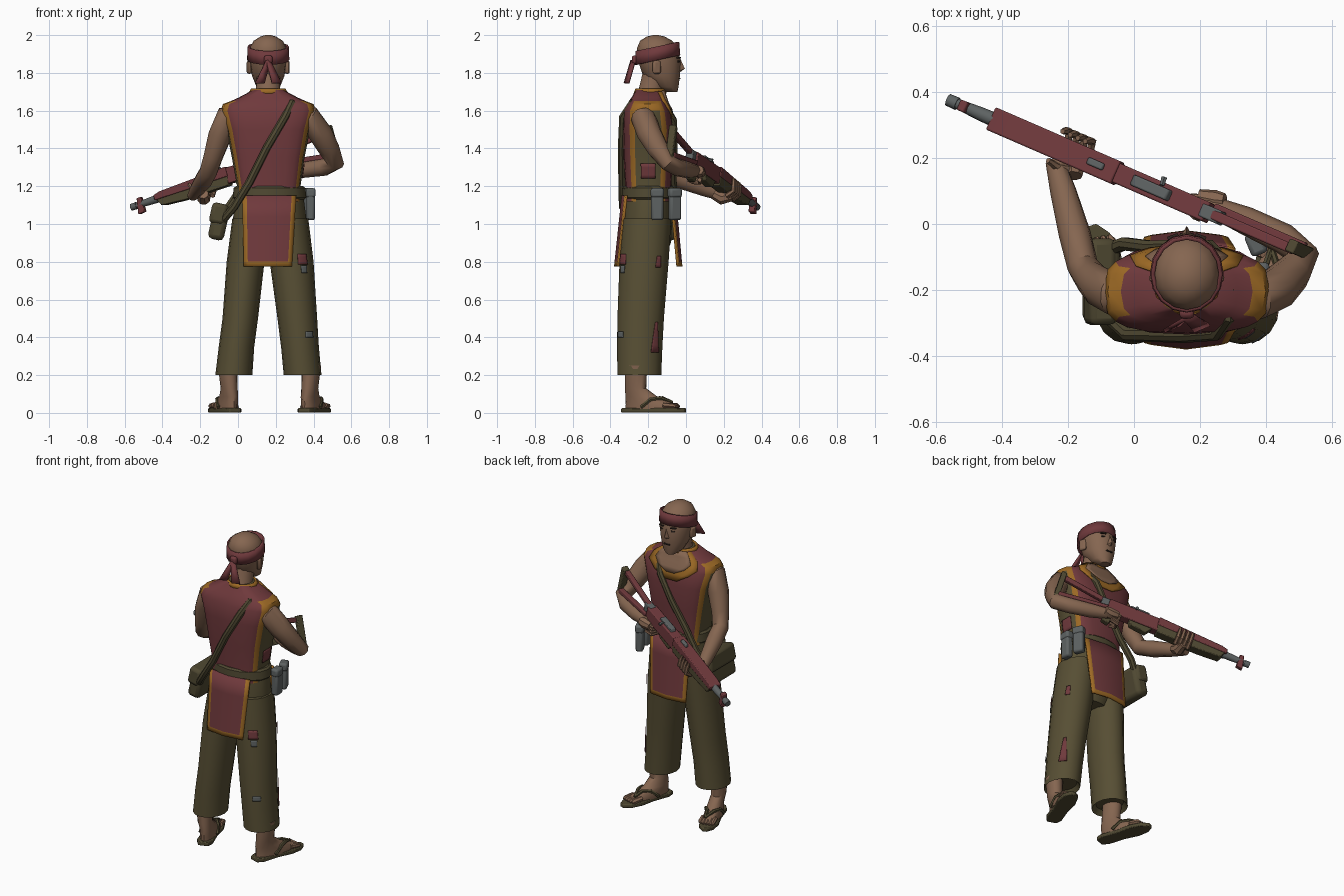
import bpy, bmesh, math
from mathutils import Vector, Matrix

if "Cube" in bpy.data.objects:
    bpy.data.objects.remove(bpy.data.objects["Cube"])

def mat(name, *rgb):
    m = bpy.data.materials.new(name)
    m.diffuse_color = (*rgb, 1)
    m.use_nodes = True
    m.node_tree.nodes["Principled BSDF"].inputs["Base Color"].default_value = m.diffuse_color
    return m

SKIN, RED = mat("brown skin", .235, .132, .081), mat("dull red", .16, .041, .045)
OLIVE, DARK = mat("olive cloth", .095, .077, .034), mat("dark olive", .078, .065, .031)
OCHRE, GREY, BLACK = mat("ochre trim", .33, .14, .018), mat("steel grey", .11, .122, .122), mat("dark brown", .03, .02, .015)
I = Matrix.Identity(4)

def mk(name, verts, faces, mats, idx=None, M=I, bevel=0, solid=0):
    me = bpy.data.meshes.new(name)
    me.from_pydata([M @ Vector(v) for v in verts], [], faces)
    for m in mats:
        me.materials.append(m)
    for p, i in zip(me.polygons, idx or []):
        p.material_index = i
    bm = bmesh.new()
    bm.from_mesh(me)
    bmesh.ops.recalc_face_normals(bm, faces=bm.faces)
    bm.to_mesh(me)
    bm.free()
    ob = bpy.data.objects.new(name, me)
    bpy.context.collection.objects.link(ob)
    if bevel:
        b = ob.modifiers.new("bevel", 'BEVEL')
        b.width, b.segments = bevel, 2
    if solid:
        s = ob.modifiers.new("thickness", 'SOLIDIFY')
        s.thickness, s.offset = solid, 0

def pt(r, a, p=1, off=0, tilt=0):
    """Point at angle a (degrees) on ring r = (x, y, z, rx, ry)."""
    c, s = math.cos(math.radians(a)), math.sin(math.radians(a))
    y = (r[4] + off) * math.copysign(abs(s) ** p, s)
    return (r[0] + (r[3] + off) * math.copysign(abs(c) ** p, c), r[1] + y, r[2] + tilt * y)

def skin_faces(rows, n):
    return [(k*n+i, k*n+(i+1) % n, k*n+n+(i+1) % n, k*n+n+i) for k in range(rows - 1) for i in range(n)]

def loft(name, rings, mats, angs=None, p=1, tilt=0, cap=True, rule=None, M=I, solid=0):
    angs = angs or [i * 22.5 for i in range(16)]
    n, ends = len(angs), angs[1:] + [angs[0] + 360]
    v = [pt(r, a, p, 0, tilt) for r in rings for a in angs]
    idx = [rule((a + b) / 2, r[2]) if rule else 0 for r in rings[:-1] for a, b in zip(angs, ends)]
    caps = [tuple(range(n)), tuple(range(len(v) - n, len(v)))] if cap else []
    mk(name, v, skin_faces(len(rings), n) + caps, mats, idx, M, solid=solid)

def tube(name, pts, m, n=10, M=I):
    """Swept round limb through (x, y, z, radius) points."""
    P, v = [Vector(q[:3]) for q in pts], []
    for i, q in enumerate(pts):
        d = (P[min(i + 1, len(P) - 1)] - P[max(i - 1, 0)]).normalized()
        a = (a - d * a.dot(d)).normalized() if i else d.orthogonal().normalized()
        b = d.cross(a)
        v += [P[i] + q[3] * (a * math.cos(t) + b * math.sin(t)) for t in (2*math.pi*k/n for k in range(n))]
    mk(name, v, skin_faces(len(P), n) + [tuple(range(n)), tuple(range(len(v) - n, len(v)))], [m], M=M)

def prism(name, prof, w, m, M=I, bevel=.005, shift=0):
    """Profile in local x-z, extruded along local y."""
    n = len(prof)
    v = [(x, shift + s * w / 2, z) for s in (-1, 1) for x, z in prof]
    mk(name, v, skin_faces(2, n) + [tuple(range(n)), tuple(range(n, 2*n))], [m], M=M, bevel=bevel)

def box(name, c, s, m, rot=0, bevel=.012, tip=0):
    M = Matrix.Translation(c) @ Matrix.Rotation(rot, 4, 'Z') @ Matrix.Rotation(tip, 4, 'Y')
    x, z = s[0] / 2, s[2] / 2
    prism(name, [(-x, -z), (x, -z), (x, z), (-x, z)], s[1], m, M, bevel)

def sheet(name, fn, us, vs, mats, rule=lambda i, j: 0, solid=.012):
    n, cells = len(us), [(i, j) for j in range(len(vs) - 1) for i in range(len(us) - 1)]
    mk(name, [fn(a, b) for b in vs for a in us], [(j*n+i, j*n+i+1, j*n+n+i+1, j*n+n+i) for i, j in cells],
       mats, [rule(i, j) for i, j in cells], solid=solid)

def patch(name, rings, z0, z1, a, w0, w1, m, p=1, off=.004, solid=.003):
    """Thin plate hugging a loft, around angle a, half widths w0 to w1 degrees."""
    def fn(u, t):
        z = z0 + (z1 - z0) * t
        r, s = next((r, s) for r, s in zip(rings, rings[1:]) if r[2] <= z <= s[2])
        k = (z - r[2]) / (s[2] - r[2])
        return pt([x + (y - x) * k for x, y in zip(r, s)], a + u * (w0 + (w1 - w0) * t), p, off)
    sheet(name, fn, [-1, -.6, -.2, .2, .6, 1], [.001, .25, .5, .75, .999], [m], solid=solid)

# Torso: vest panels front and back, trimmed open sides
torso = [(.163, -.2, 1.12, .172, .122), (.163, -.2, 1.2, .168, .122), (.16, -.2, 1.35, .192, .13),
         (.16, -.2, 1.5, .222, .135), (.16, -.205, 1.6, .252, .125), (.16, -.205, 1.635, .24, .105),
         (.16, -.205, 1.65, .2, .098), (.16, -.2, 1.67, .155, .088), (.16, -.195, 1.71, .08, .07)]
q = [0, 22, 38, 52, 70]
angs = q + [90] + [180 - a for a in q[::-1]] + [180 + a for a in q[1:]] + [270] + [360 - a for a in q[:0:-1]]
def vest_rule(a, z):
    side = min(a % 180, 180 - a % 180)
    return 1 if side > 38 or z > 1.645 else 2 if side > 22 or z > 1.59 else 0
loft("vest", torso, [OLIVE, RED, OCHRE], angs, .65, rule=vest_rule)
patch("neckline_trim", torso, 1.53, 1.70, 90, 5, 62, OCHRE, .65, .005, .006)
patch("open_neck", torso, 1.575, 1.705, 90, 2, 42, SKIN, .65, .009, .006)
loft("collar", [(.16, -.19, 1.69, .1, .082), (.16, -.19, 1.715, .085, .072)], [OCHRE], cap=False, solid=.012)
patch("side_patch", torso, 1.24, 1.32, 0, 9, 9, RED, .65)

# Trousers, belt and hanging flaps
loft("trouser_seat", [(.165, -.215, .79, .11, .09), (.165, -.21, .9, .185, .13),
     (.168, -.205, 1.02, .195, .133), (.166, -.2, 1.15, .18, .128)], [OLIVE])
legs = {"left": [(-.02, -.245, .23, .075, .09), (-.022, -.247, .2, .098, .116), (-.008, -.245, .35, .094, .12),
                 (.012, -.24, .5, .094, .123), (.04, -.222, .8, .1, .13), (.075, -.208, 1.03, .105, .13)],
        "right": [(.34, -.245, .23, .08, .09), (.342, -.247, .2, .1, .116), (.328, -.245, .35, .1, .12),
                  (.314, -.24, .5, .105, .123), (.284, -.222, .8, .116, .13), (.262, -.208, 1.03, .11, .13)]}
for side, rings in legs.items():
    loft(side + "_trouser_leg", rings, [OLIVE])
for z0, z1, a, w0, w1, m in [(.785, .84, -60, 14, 13, RED), (.74, .78, -58, 8, 9, GREY),
                             (.4, .43, -58, 13, 12, GREY), (.32, .48, 42, 13, 4, RED), (.77, .83, 35, 7, 5, RED)]:
    patch("trouser_patch", legs["right"][1:], z0, z1, a, w0, w1, m)
loft("belt", [(.167, -.2, z, rx, ry) for z, rx, ry in
     ((1.13, .185, .132), (1.14, .195, .141), (1.19, .19, .138), (1.2, .178, .128))], [DARK])
for name, y0, y1 in (("front_flap", -.06, -.025), ("back_flap", -.335, -.375)):
    s = 1 if y1 > y0 else -1
    sheet(name, lambda u, v: (.165 - .007 * v + u * (.142 - .016 * v), y0 + (y1 - y0) * v - s * .02 * u * u, 1.15 - .375 * v),
          [-1, -.83, 0, .83, 1], [0, .3, .6, .93, 1], [RED, OCHRE], lambda i, j: int(i in (0, 3) or j == 3))

# Head, face and headband
loft("head", [(.16, y, z, rx, ry) for y, z, rx, ry in ((-.075, 1.7, .03, .03), (-.1, 1.725, .062, .06),
     (-.13, 1.785, .086, .098), (-.14, 1.86, .1, .113), (-.152, 1.93, .1, .108), (-.158, 1.97, .077, .085),
     (-.16, 1.992, .042, .048), (-.16, 2, .015, .015))], [SKIN])
tube("neck", [(.16, -.2, 1.62, .085), (.16, -.19, 1.69, .066), (.16, -.165, 1.8, .065)], SKIN, 12)
mk("nose", [(.16, -.03, 1.875), (.14, -.04, 1.81), (.18, -.04, 1.81), (.16, -.006, 1.822), (.16, -.03, 1.805)],
   [(0, 1, 3), (0, 3, 2), (1, 4, 3), (4, 2, 3), (0, 2, 4, 1)], [SKIN])
box("mouth", (.16, -.034, 1.77), (.04, .012, .006), BLACK, bevel=0)
for s in (-1, 1):
    box("eye", (.16 + s*.04, -.041, 1.86), (.024, .012, .009), BLACK, -s*.35, 0)
    box("eyebrow", (.16 + s*.042, -.039, 1.88), (.034, .012, .006), BLACK, -s*.35, 0)
    box("ear", (.16 + s*.1, -.155, 1.83), (.022, .045, .07), SKIN, s*.3)
    sheet("headband_tail", lambda u, v: (.16 + s*.045*v + u*(.01 + .014*v), -.28 - .035*v + .01*u, 1.865 - .12*v),
          [-1, 1], [0, .5, 1], [RED])
loft("headband", [(.16, -.15, 1.868, .106, .114), (.16, -.152, 1.94, .103, .11)], [RED], tilt=.22, cap=False, solid=.012)
box("headband_knot", (.16, -.272, 1.87), (.045, .03, .045), RED)

# Arms
tube("left_arm", [(.02, -.21, 1.565, .055), (-.06, -.215, 1.565, .066), (-.095, -.195, 1.47, .063), (-.13, -.165, 1.36, .052),
     (-.155, -.13, 1.28, .048), (-.18, -.03, 1.235, .049), (-.215, .1, 1.185, .04), (-.24, .19, 1.15, .029)], SKIN)
tube("right_arm", [(.3, -.21, 1.565, .055), (.38, -.225, 1.56, .066), (.435, -.195, 1.48, .066), (.48, -.15, 1.4, .058),
     (.515, -.095, 1.325, .047), (.455, -.045, 1.3, .047), (.34, .01, 1.285, .043), (.22, .06, 1.28, .03)], SKIN)

# Rifle frame: local x runs butt to muzzle, y outward, z up
O = Vector((.5, -.085, 1.44))
d = (Vector((-.56, .375, 1.09)) - O).normalized()
sd = d.cross(Vector((0, 0, 1))).normalized()
G = Matrix.Translation(O) @ Matrix((d, sd, sd.cross(d))).transposed().to_4x4()
for name, prof, w, m, shift in [
    ("stock_top_rail", [(0, .075), (.3, .033), (.3, .005), (0, .045)], .03, RED, 0),
    ("stock_bottom_rail", [(.01, -.06), (.31, -.015), (.31, -.04), (.01, -.09)], .03, RED, .02),
    ("butt_plate", [(-.012, .085), (.02, .08), (.02, -.09), (-.012, -.1)], .04, DARK, .008),
    ("wrist", [(.265, .033), (.33, .036), (.33, -.03), (.265, -.03)], .042, GREY, 0),
    ("pistol_grip", [(.31, -.02), (.38, -.03), (.345, -.125), (.3, -.115)], .04, DARK, 0),
    ("receiver", [(.31, .033), (.64, .04), (.64, -.045), (.36, -.05), (.31, -.03)], .062, RED, 0),
    ("bolt_cover", [(.43, .03), (.57, .03), (.555, .056), (.44, .054)], .034, GREY, 0),
    ("magazine", [(.45, -.04), (.6, -.04), (.57, -.085), (.47, -.075)], .046, DARK, 0),
    ("handguard", [(.62, .045), (1.02, .03), (1.06, .02), (1.06, -.008), (.62, -.008)], .074, RED, 0),
    ("fore_stock", [(.62, -.005), (1.05, -.005), (1.03, -.045), (.9, -.055), (.63, -.055)], .066, DARK, 0),
    ("rear_sight", [(.66, .04), (.72, .04), (.71, .058), (.66, .056)], .022, GREY, 0),
    ("front_sight", [(1.14, .036), (1.165, .036), (1.18, -.05), (1.14, -.045)], .034, RED, 0)]:
    prism(name, prof, w, m, G, shift=shift)
tube("barrel", [(1, 0, 0, .024), (1.1, 0, 0, .021), (1.18, 0, 0, .016)], GREY, 10, G)
tube("muzzle", [(1.18, 0, 0, .02), (1.212, 0, 0, .019)], GREY, 10, G)
tube("bolt_handle", [(.47, .02, .04, .008), (.475, .045, .035, .01)], GREY, 6, G)

# Hands wrapped round the rifle
tube("left_palm", [(.77, -.06, -.06, .028), (.79, -.02, -.078, .036), (.8, .035, -.065, .026)], SKIN, 8, G)
tube("left_thumb", [(.78, -.045, -.06, .016), (.82, -.055, -.02, .013), (.84, -.048, .015, .009)], SKIN, 6, G)
tube("right_palm", [(.3, .05, -.07, .026), (.33, .04, -.07, .034), (.38, .03, -.06, .026)], SKIN, 8, G)
for i in range(4):
    s, z = .755 + i * .026, -.05 - i * .02
    tube("left_finger", [(s, .02, -.075, .013), (s, .058, -.05, .013), (s, .056, -.005, .012), (s, .05, .02, .008)], SKIN, 6, G)
    tube("right_finger", [(.35, .04, z, .012), (.395, .025, z, .012), (.395, -.015, z, .011), (.36, -.03, z, .008)], SKIN, 6, G)

# Shoulder bag, strap and belt pouches
box("shoulder_bag", (-.1, -.175, 1.01), (.085, .25, .19), DARK, bevel=.025, tip=.22)
box("bag_flap", (-.103, -.175, 1.055), (.085, .262, .11), DARK, bevel=.02, tip=.22)
strap = [(-.08, -.28, 1.02), (-.02, -.335, 1.09), (.06, -.337, 1.22), (.15, -.34, 1.4), (.25, -.333, 1.57), (.285, -.285, 1.64),
         (.295, -.2, 1.658), (.28, -.12, 1.635), (.23, -.068, 1.55), (.15, -.065, 1.4), (.05, -.07, 1.24), (-.03, -.06, 1.12), (-.08, -.08, 1.05)]
tube("bag_strap", [p + (.021,) for p in strap], DARK, 8)
for x, y, r in ((.385, -.152, 0), (.37, -.06, .4)):
    box("belt_pouch", (x, y, 1.1), (.045, .064, .16), GREY, r)
    box("pouch_lid", (x, y, 1.165), (.052, .07, .05), GREY, r)

# Feet in sandals, toes turned outward
half = [(.03, 0), (.048, .04), (.045, .15), (.056, .24), (.045, .31), (.015, .35)]
for side, x, s in (("left", -.015, 1), ("right", .348, -1)):
    F = Matrix.Translation((x, -.335, 0)) @ Matrix.Rotation(math.radians(19 * s), 4, 'Z')
    prism(side + "_sole", half + [(-a, b) for a, b in half[::-1]], .024, DARK,
          F @ Matrix.Translation((0, 0, .013)) @ Matrix.Rotation(-math.pi/2, 4, 'X'))
    loft(side + "_foot", [(0, .155, .02, .048, .14), (0, .155, .045, .05, .138), (0, .105, .085, .044, .09),
         (s*-.008, .075, .13, .043, .058), (s*-.015, .08, .25, .05, .06)], [SKIN], M=F)
    for i in range(5):
        tx, ty = s * (-.036 + i * .019), .318 - .002 * (4 - i) - .003 * i * i * .3
        tx = -tx
        tube(side + "_toe", [(-tx, ty - .07, .042, .014), (-tx, ty - .015, .037, .016 if i == 4 else .013), (-tx, ty, .033, .007)], SKIN, 6, F)
    for k in (-1, 1):
        tube(side + "_sandal_strap", [(k*.052, .12, .03, .011), (k*.042, .17, .072, .011), (k*.02, .215, .078, .011),
             (s*.02, .27, .055, .009)], DARK, 6, F)

# Smooth rounded surfaces, keep hard edges
for ob in bpy.data.objects:
    ob.select_set(True)
    bpy.context.view_layer.objects.active = ob
bpy.ops.object.shade_smooth_by_angle(angle=math.radians(40))
